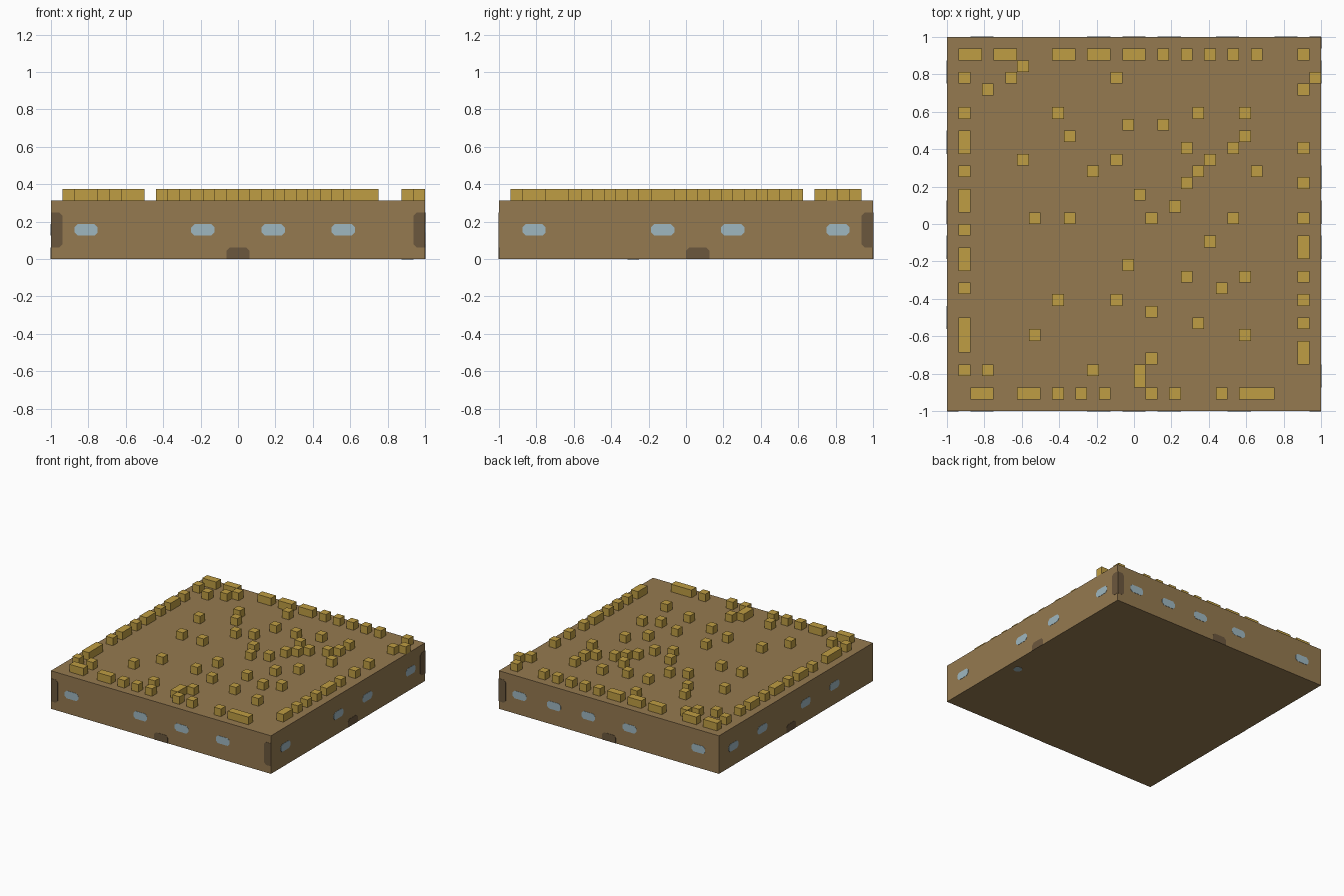
import bpy, bmesh
from mathutils import Matrix, Vector
from math import radians

cube = bpy.data.objects.get("Cube")
if cube:
    bpy.data.objects.remove(cube, do_unlink=True)

U = 1 / 16      # grid cell
TOP = 5 * U     # roof height


def material(name, rgb):
    m = bpy.data.materials.new(name)
    m.use_nodes = True
    m.diffuse_color = (*rgb, 1)
    m.node_tree.nodes["Principled BSDF"].inputs["Base Color"].default_value = (*rgb, 1)
    return m


brown = material("brown_hull", (0.30, 0.193, 0.08))
gold = material("gold_blocks", (0.52, 0.337, 0.056))
blue = material("pale_blue_window", (0.345, 0.475, 0.53))
dark = material("dark_brown_panel", (0.148, 0.096, 0.047))


def finish(name, bm, mat):
    mesh = bpy.data.meshes.new(name)
    bm.to_mesh(mesh)
    bm.free()
    mesh.materials.append(mat)
    obj = bpy.data.objects.new(name, mesh)
    bpy.context.collection.objects.link(obj)
    return obj


def add_box(bm, lo, hi):
    lo, hi = Vector(lo), Vector(hi)
    size = Matrix.Diagonal((*(hi - lo), 1))
    bmesh.ops.create_cube(bm, size=1, matrix=Matrix.Translation((lo + hi) / 2) @ size)


def add_blocks(bm, col, row, cols=1, rows=1):
    """Roof blocks on the cell grid, rows counted from the back."""
    add_box(bm, (-1 + col * U, 1 - (row + rows) * U, TOP),
            (-1 + (col + cols) * U, 1 - row * U, TOP + U))


def plate(name, mat, place, a0, a1, b0, b1, cut="ABCD", c=0.018):
    """Thin panel with the named corners clipped (A low left, then anticlockwise)."""
    corners = {"A": (a0, b0, 1, 1), "B": (a1, b0, -1, 1),
               "C": (a1, b1, -1, -1), "D": (a0, b1, 1, -1)}
    pts = []
    for key, (a, b, da, db) in corners.items():
        if key in cut:
            pair = [(a, b + db * c), (a + da * c, b)]
            pts += pair if key in "AC" else pair[::-1]
        else:
            pts.append((a, b))
    bm = bmesh.new()
    face = bm.faces.new([bm.verts.new((a, b, -0.002)) for a, b in pts])
    top = bmesh.ops.extrude_face_region(bm, geom=[face])["geom"]
    verts = [v for v in top if isinstance(v, bmesh.types.BMVert)]
    bmesh.ops.translate(bm, verts=verts, vec=(0, 0, 0.004))
    bmesh.ops.recalc_face_normals(bm, faces=bm.faces)
    bm.transform(place)
    return finish(name, bm, mat)


def wall(angle):
    """Maps panel coordinates (right, up, out) onto a side wall."""
    return (Matrix.Rotation(radians(angle), 4, "Z") @ Matrix.Translation((0, -1, 0))
            @ Matrix.Rotation(radians(90), 4, "X"))


# Hull
bm = bmesh.new()
add_box(bm, (-1, -1, 0), (1, 1, TOP))
finish("hull", bm, brown)

# Rim blocks: (start cell, run length) along each side
back = [(1, 2), (4, 2), (9, 2), (12, 2), (15, 2), (18, 1), (20, 1), (22, 1),
        (24, 1), (26, 1), (30, 1)]
front = [(2, 2), (6, 2), (9, 1), (11, 1), (13, 1), (17, 1), (19, 1), (23, 1), (25, 3)]
left_edge = [(3, 1), (6, 1), (8, 2), (11, 1), (13, 2), (16, 1), (18, 2), (21, 1),
             (24, 3), (28, 1)]
right_edge = [(4, 1), (9, 1), (12, 1), (15, 1), (17, 2), (20, 1), (22, 1), (24, 1), (26, 2)]
bm = bmesh.new()
for row, runs in ((1, back), (30, front)):
    for start, n in runs:
        add_blocks(bm, start, row, cols=n)
for col, runs in ((1, left_edge), (30, right_edge)):
    for start, n in runs:
        add_blocks(bm, col, start, rows=n)
finish("rim_blocks", bm, gold)

# Loose blocks: columns for each row
scatter = {2: [6], 3: [5, 14, 31], 4: [3], 6: [9, 21, 25], 7: [15, 18], 8: [10, 25],
           9: [20, 24], 10: [6, 14, 22], 11: [12, 21, 26], 12: [20], 13: [16], 14: [19],
           15: [7, 10, 17, 24], 17: [22], 19: [15], 20: [20, 25], 21: [23], 22: [9, 14],
           23: [17], 24: [21], 25: [7, 25], 27: [17], 28: [3, 12, 16]}
bm = bmesh.new()
for row, cols in scatter.items():
    for col in cols:
        add_blocks(bm, col, row, rows=2 if (col, row) == (16, 28) else 1)
finish("roof_blocks", bm, gold)

# Walls: turn, window centres, door centre, ends with a dark corner panel
walls = {
    "front": (0, (-13, -3, 3, 9), 0, (-1, 1)),
    "left": (90, (-13, -2, 4, 13), 1, (1,)),
    "back": (180, (-13, -8, -3, 3, 13), 0, (-1,)),
    "right": (270, (-13, -7, 2, 8), -1, ()),
}
for side, (angle, windows, door, ends) in walls.items():
    place = wall(angle)
    for w in windows:
        plate(side + "_window", blue, place, (w - 1) * U, (w + 1) * U, 2 * U, 3 * U)
    plate(side + "_door", dark, place, (door - 1) * U, (door + 1) * U, 0, U, cut="CD")
    for e in ends:
        a0, a1 = sorted((e, e * (1 - U)))
        plate(side + "_corner_panel", dark, place, a0, a1, U, 4 * U,
              cut="BC" if e < 0 else "AD")

# Small light under the hull
plate("underside_light", blue, Matrix.Identity(4), 14 * U, 15 * U, -5 * U, -4 * U)
